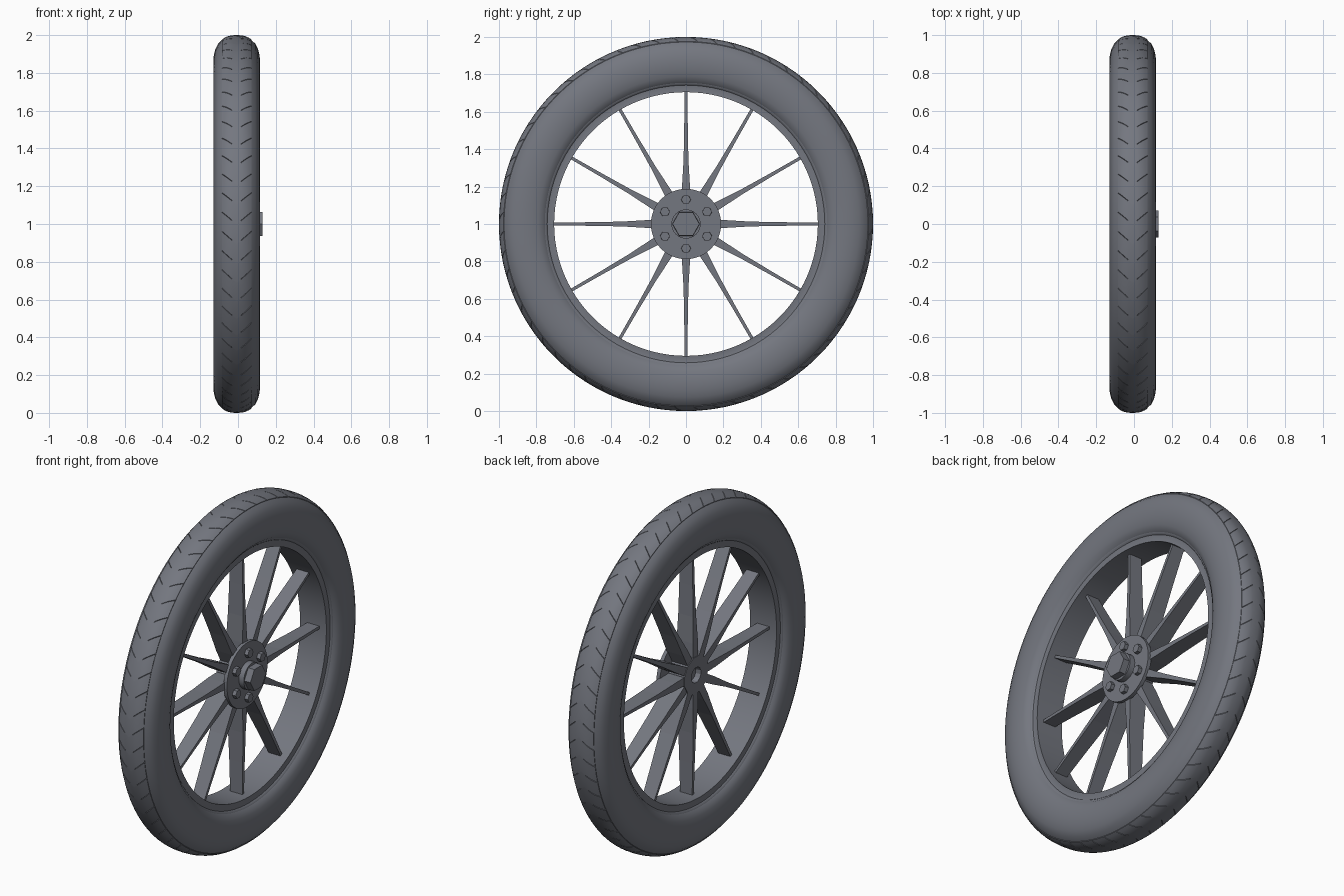
import bpy, bmesh, math
from math import sin, cos, pi
from mathutils import Matrix

if "Cube" in bpy.data.objects:
    bpy.data.objects.remove(bpy.data.objects["Cube"])

CX = -0.007  # middle plane of the tyre; axle runs along x at z = 1

dark = bpy.data.materials.new("dark_grey")
dark.diffuse_color = (0.175, 0.185, 0.215, 1)
dark.use_nodes = True
dark.node_tree.nodes["Principled BSDF"].inputs["Base Color"].default_value = dark.diffuse_color


def finish(name, bm, smooth=None):
    bmesh.ops.recalc_face_normals(bm, faces=bm.faces)
    me = bpy.data.meshes.new(name)
    bm.to_mesh(me)
    bm.free()
    me.materials.append(dark)
    ob = bpy.data.objects.new(name, me)
    bpy.context.collection.objects.link(ob)
    ob.location = (0, 0, 1)
    if smooth:
        bpy.ops.object.select_all(action='DESELECT')
        bpy.context.view_layer.objects.active = ob
        ob.select_set(True)
        bpy.ops.object.shade_smooth_by_angle(angle=math.radians(smooth))
    return ob


def bridge(bm, columns, wrap):
    """Skin a ring of vertex columns; wrap closes each column too."""
    for a, b in zip(columns, columns[1:] + columns[:1]):
        m = len(a)
        for j in range(m if wrap else m - 1):
            k = (j + 1) % m
            bm.faces.new((a[j], a[k], b[k], b[j]))


def lathe(name, profile, n, smooth=None, phase=0.0, wrap=True):
    bm = bmesh.new()
    cols = []
    for i in range(n):
        t = 2 * pi * i / n + phase
        cols.append([bm.verts.new((x, r * cos(t), r * sin(t))) for x, r in profile])
    bridge(bm, cols, wrap)
    if not wrap:
        for j in (0, -1):
            bm.faces.new([c[j] for c in cols])
    return finish(name, bm, smooth)


def mirrored(half):
    return [(CX + x, r) for x, r in half] + [(CX - x, r) for x, r in reversed(half)]


# Tyre carcass
wall = [(0.079, 0.973), (0.099, 0.954), (0.113, 0.926), (0.121, 0.893),
        (0.124, 0.86), (0.122, 0.825), (0.115, 0.79), (0.104, 0.765), (0.088, 0.750)]
lathe("tyre", mirrored(wall), 96, 40)

# Tread band with fine slanted grooves pointing to the centre line
tread = [(0.079, 0.968), (0.079, 0.976), (0.066, 0.985), (0.05, 0.993),
         (0.035, 0.997), (0.024, 0.999), (0.0, 1.0)]
band = tread + [(-x, r) for x, r in reversed(tread[:-1])]
bm = bmesh.new()
cols = []
N = 60
for i in range(N):
    for f, deep in ((0.0, 0), (0.02, 1), (0.04, 0), (0.52, 0)):
        col = []
        for x, r in band:
            t = 2 * pi * (i + f) / N - abs(x) * 0.85
            d = 0.004 * deep if abs(x) > 0.03 and r > 0.97 else 0
            col.append(bm.verts.new((CX + x, (r - d) * cos(t), (r - d) * sin(t))))
        cols.append(col)
bridge(bm, cols, False)
finish("tread", bm, 25)

# Rim with a rounded lip against the tyre
rim = [(0.06, 0.775), (0.090, 0.765), (0.094, 0.757), (0.091, 0.748),
       (0.084, 0.742), (0.082, 0.725), (0.085, 0.705)]
lathe("rim", mirrored(rim), 96, 40)

# Twelve tapered blade spokes: radius, thickness, back x, front x
stations = [(0.06, 0.050, -0.062, 0.045), (0.19, 0.044, -0.062, 0.045),
            (0.34, 0.026, -0.056, 0.041), (0.52, 0.019, -0.050, 0.037),
            (0.715, 0.016, -0.045, 0.033)]
for i in range(12):
    bm = bmesh.new()
    rings = [[bm.verts.new(p) for p in ((x0, -w / 2, r), (x1, -w / 2, r),
                                        (x1, w / 2, r), (x0, w / 2, r))]
             for r, w, x0, x1 in stations]
    for a, b in zip(rings, rings[1:]):
        for j in range(4):
            k = (j + 1) % 4
            bm.faces.new((a[j], a[k], b[k], b[j]))
    bm.faces.new(rings[0])
    bm.faces.new(rings[-1])
    bmesh.ops.transform(bm, matrix=Matrix.Rotation(i * pi / 6, 4, 'X'), verts=bm.verts)
    finish(f"spoke_{i + 1}", bm)

# Hub core, recessed at the back
lathe("hub_core", [(0.045, 0.11), (-0.066, 0.11), (-0.066, 0.045), (-0.035, 0.04),
                   (-0.035, 0.001), (0.045, 0.001)], 12, phase=pi / 12)

# Front hub plate
lathe("hub_plate", [(0.038, 0.188), (0.060, 0.188)], 48, 30, wrap=False)

# Axle collar and hexagonal nut
lathe("axle_collar", [(0.055, 0.078), (0.092, 0.078)], 32, 30, wrap=False)
lathe("axle_nut", [(0.085, 0.074), (0.131, 0.072)], 6, wrap=False)

# Ring of six plate bolts
for i in range(6):
    a = pi / 6 + i * pi / 3
    bolt = lathe(f"plate_bolt_{i + 1}", [(0.055, 0.027), (0.082, 0.026)], 6, wrap=False)
    bolt.location = (0, 0.13 * cos(a), 1 + 0.13 * sin(a))
